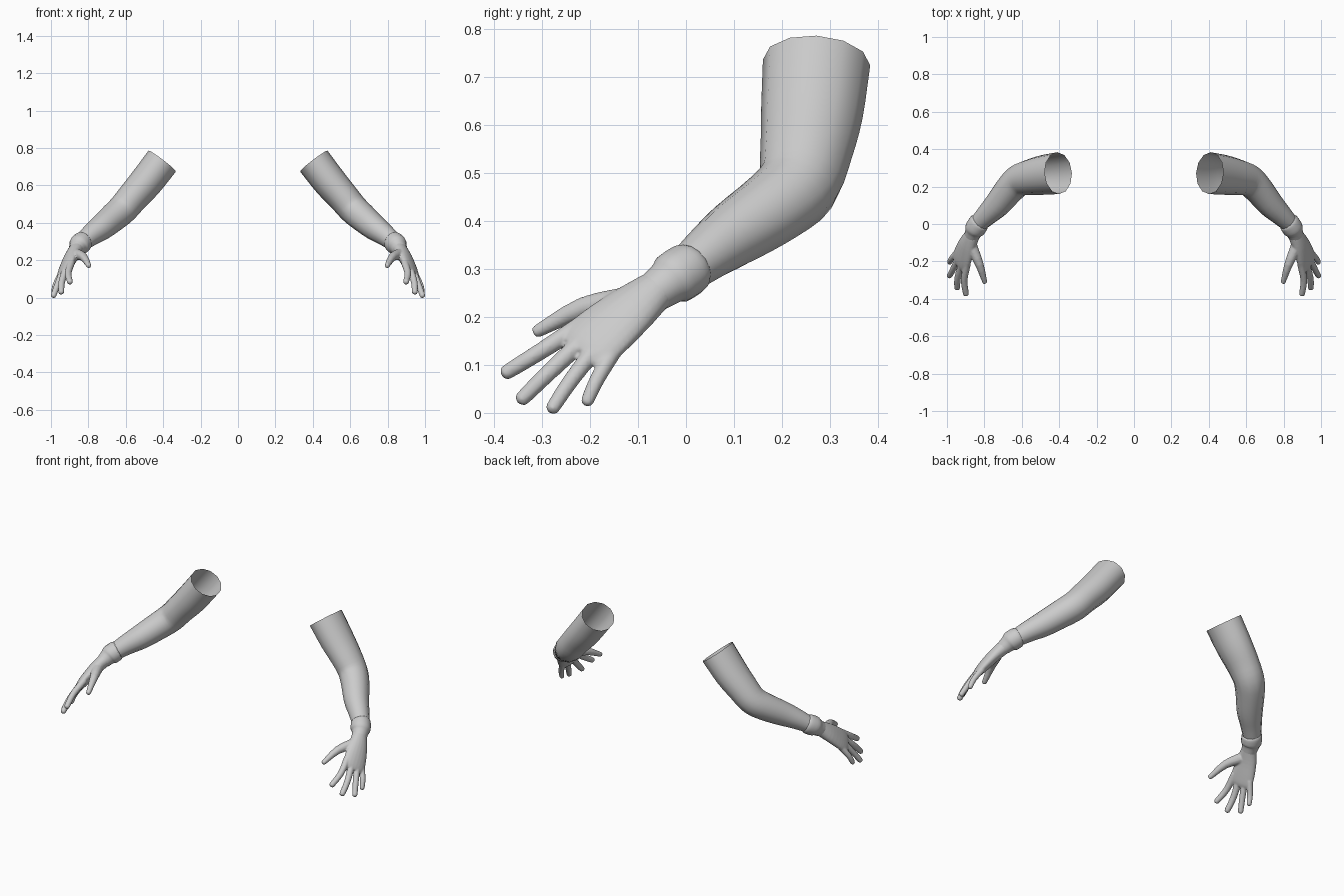
import bpy, bmesh, math
from mathutils import Vector

if "Cube" in bpy.data.objects:
    bpy.data.objects.remove(bpy.data.objects["Cube"])

ARM_SIDE = Vector((0, 1, 0))
PALM_SIDE = Vector((0.485, 0.73, -0.485))


def smooth_sections(secs, n):
    """Catmull-Rom through (x, y, z, ru, rv) sections."""
    p = [Vector(s) for s in secs]
    p = [p[0] * 2 - p[1]] + p + [p[-1] * 2 - p[-2]]
    out = []
    for i in range(1, len(p) - 2):
        a, b, c, d = p[i - 1:i + 3]
        for k in range(n):
            t = k / n
            out.append(0.5 * (b * 2 + (c - a) * t + (a * 2 - b * 5 + c * 4 - d) * t * t
                              + (b * 3 - a - c * 3 + d) * t ** 3))
    return out + [p[-2]]


def loft(bm, secs, side, segs=12, n=3, caps=False):
    rings = []
    pts = smooth_sections(secs, n)
    cen = [Vector(q[:3]) for q in pts]
    for i, q in enumerate(pts):
        t = (cen[min(i + 1, len(cen) - 1)] - cen[max(i - 1, 0)]).normalized()
        u = (side - t * side.dot(t)).normalized()
        v = t.cross(u)
        ring = []
        for k in range(segs):
            a = 2 * math.pi * k / segs
            ring.append(bm.verts.new(cen[i] + u * (q[3] * math.cos(a)) + v * (q[4] * math.sin(a))))
        rings.append(ring)
    for r0, r1 in zip(rings, rings[1:]):
        for k in range(segs):
            j = (k + 1) % segs
            bm.faces.new((r0[k], r0[j], r1[j], r1[k]))
    if caps:
        bm.faces.new(rings[0][::-1])
        bm.faces.new(rings[-1])


def finish(name, bm, remesh=False):
    bmesh.ops.recalc_face_normals(bm, faces=bm.faces)
    me = bpy.data.meshes.new(name)
    bm.to_mesh(me)
    bm.free()
    for f in me.polygons:
        f.use_smooth = True
    ob = bpy.data.objects.new(name, me)
    bpy.context.collection.objects.link(ob)
    if remesh:
        m = ob.modifiers.new("fuse", 'REMESH')
        m.mode = 'VOXEL'
        m.voxel_size = 0.004
        m.use_smooth_shade = True
        s = ob.modifiers.new("soften", 'SMOOTH')
        s.factor = 0.5
        s.iterations = 6
    ob.modifiers.new("mirror", 'MIRROR').use_mirror_merge = False
    return ob


def digit(bm, pts, r0, r1):
    """Tapered finger through root, joint and tip, with a rounded end."""
    a, b, c = (Vector(p) for p in pts)
    d = (c - b).normalized()
    rows = [(a, r0), (b, (r0 + r1) / 2), (c - d * r1, r1), (c - d * r1 * 0.3, r1 * 0.75), (c, r1 * 0.3)]
    loft(bm, [(*p, r, r) for p, r in rows], PALM_SIDE, 12, 3, True)


# arms, open at the shoulder
bm = bmesh.new()
loft(bm, [(.405, .272, .73, .112, .092), (.49, .262, .62, .106, .09),
          (.56, .25, .54, .096, .084), (.615, .233, .475, .087, .081),
          (.665, .185, .43, .08, .077), (.73, .105, .375, .071, .069),
          (.785, .05, .335, .059, .058), (.825, .01, .303, .05, .05)], ARM_SIDE)
finish("arm", bm)

# raised glove cuffs around the wrists
bm = bmesh.new()
loft(bm, [(.822, .013, .305, .05, .05), (.83, .004, .299, .056, .056),
          (.849, -.025, .281, .056, .056), (.857, -.04, .27, .048, .047),
          (.868, -.065, .252, .043, .04)], ARM_SIDE, 16)
finish("glove_cuff", bm)

# hands: palm, four fingers and thumb fused together
bm = bmesh.new()
loft(bm, [(.857, -.045, .266, .04, .038), (.87, -.07, .25, .046, .038),
          (.893, -.115, .215, .059, .035), (.915, -.17, .17, .069, .03),
          (.928, -.205, .14, .068, .024), (.935, -.222, .125, .055, .016)],
     PALM_SIDE, 20, 3, True)
fingers = [((.892, -.215, .185), (.908, -.30, .130), (.897, -.384, .078)),
           ((.917, -.205, .160), (.942, -.285, .085), (.946, -.35, .021)),
           ((.935, -.180, .145), (.966, -.240, .067), (.990, -.284, .001)),
           ((.943, -.150, .130), (.975, -.185, .070), (.988, -.210, .015))]
for pts, r in zip(fingers, (.020, .020, .019, .018)):
    digit(bm, pts, r, r - .004)
digit(bm, ((.868, -.12, .232), (.827, -.215, .218), (.795, -.318, .166)), .032, .014)
finish("hand", bm, True)
